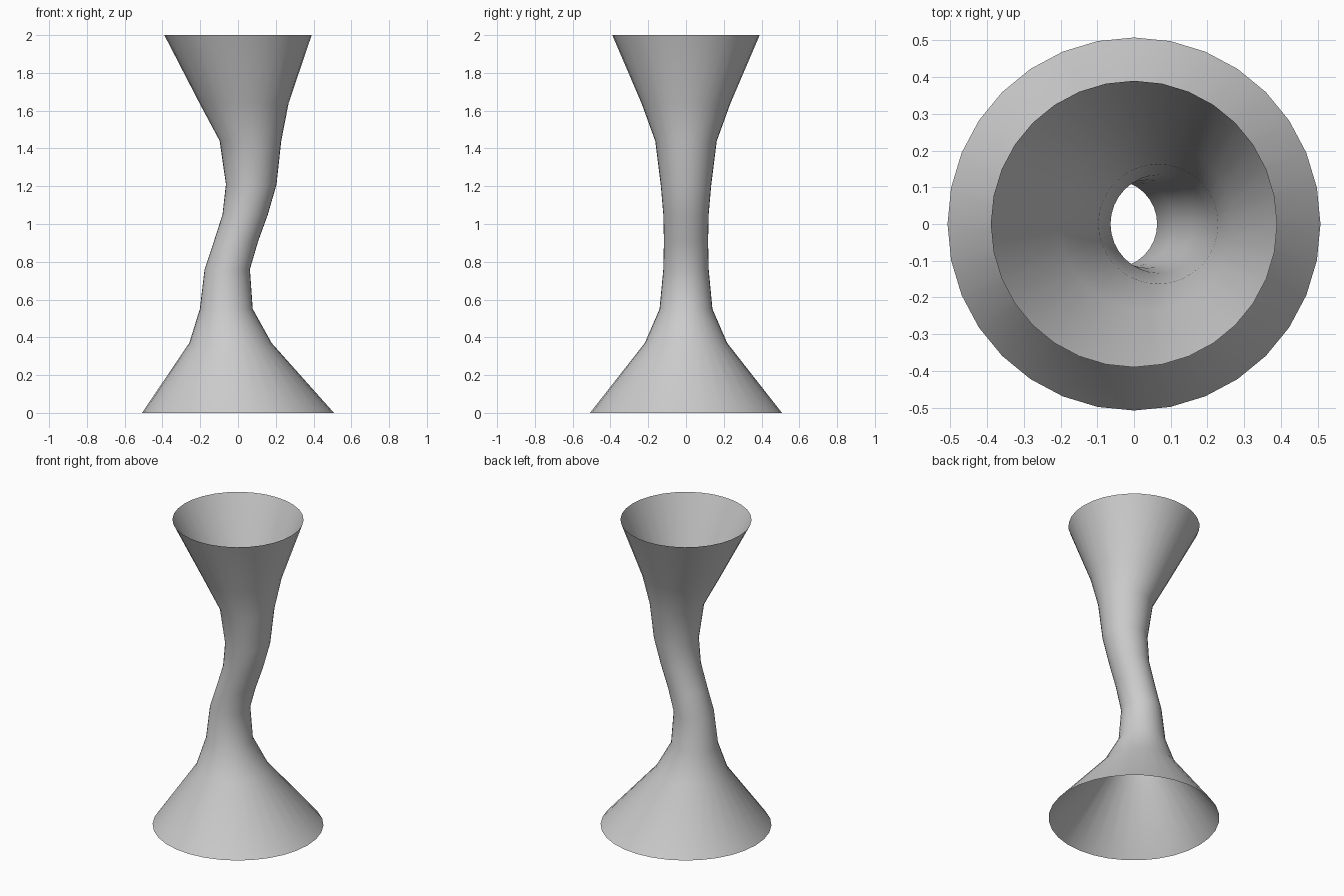
import bpy, bmesh
from math import cos, sin, tau

if "Cube" in bpy.data.objects:
    bpy.data.objects.remove(bpy.data.objects["Cube"])

SIDES = 32
# Ring stations: height, sideways offset in x, radius
RINGS = [
    (0.00, 0.0, 0.508), (0.37, -0.04, 0.218), (0.55, -0.062, 0.14),
    (0.76, -0.057, 0.12), (0.91, -0.01, 0.117), (1.05, 0.038, 0.12),
    (1.21, 0.07, 0.134), (1.44, 0.066, 0.163), (1.64, 0.032, 0.236),
    (2.00, 0.0, 0.39),
]

# Open tube lofted through the rings, flaring at both ends
bm = bmesh.new()
loops = [[bm.verts.new((x + r * cos(tau * i / SIDES), r * sin(tau * i / SIDES), z))
          for i in range(SIDES)] for z, x, r in RINGS]
for low, high in zip(loops, loops[1:]):
    for i in range(SIDES):
        j = (i + 1) % SIDES
        bm.faces.new((low[i], low[j], high[j], high[i])).smooth = True
mesh = bpy.data.meshes.new("flared_tube")
bm.to_mesh(mesh)
bm.free()
tube = bpy.data.objects.new("flared_tube", mesh)
bpy.context.collection.objects.link(tube)
